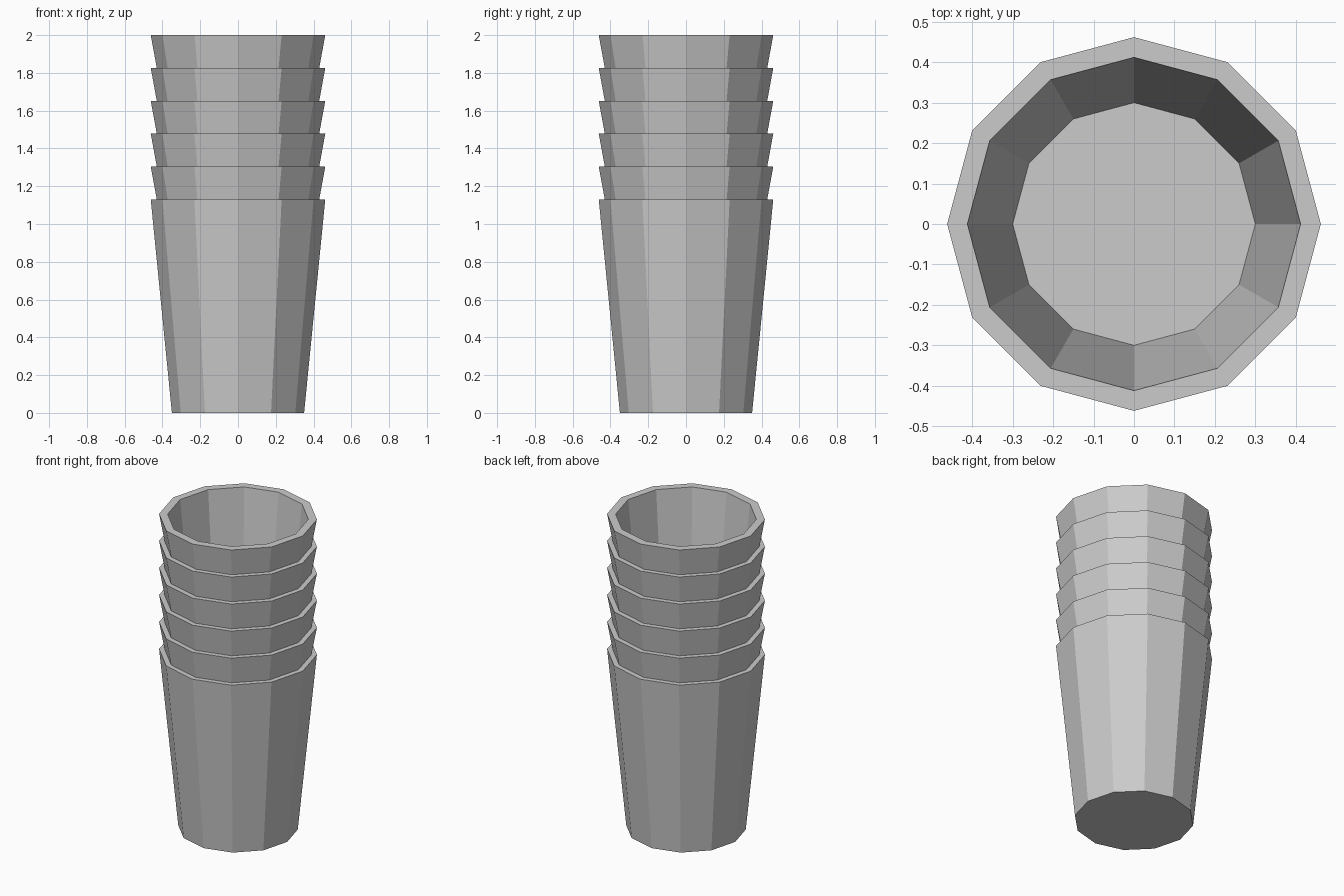
import bpy, bmesh, math

if "Cube" in bpy.data.objects:
    bpy.data.objects.remove(bpy.data.objects["Cube"])

SIDES = 12
R_BASE, R_RIM, R_NECK, R_INNER, R_FLOOR = 0.35, 0.462, 0.43, 0.412, 0.30
CUP_H, TOP, COUNT = 1.13, 2.0, 6
STEP = (TOP - CUP_H) / (COUNT - 1)

grey = bpy.data.materials.new("light_grey")
grey.diffuse_color = (0.6, 0.6, 0.6, 1)
grey.use_nodes = True
grey.node_tree.nodes["Principled BSDF"].inputs["Base Color"].default_value = grey.diffuse_color


def lathe(name, profile, cap_first=False, cap_last=False):
    """Flat-sided turned shape from (radius, height) points, outside first."""
    bm = bmesh.new()
    rings = []
    for r, z in profile:
        rings.append([bm.verts.new((r * math.cos(2 * math.pi * i / SIDES),
                                    r * math.sin(2 * math.pi * i / SIDES), z))
                      for i in range(SIDES)])
    for a, b in zip(rings, rings[1:]):
        for i in range(SIDES):
            j = (i + 1) % SIDES
            bm.faces.new((a[i], a[j], b[j], b[i]))
    if cap_first:
        bm.faces.new(rings[0][::-1])
    if cap_last:
        bm.faces.new(rings[-1])
    mesh = bpy.data.meshes.new(name)
    bm.to_mesh(mesh)
    bm.free()
    mesh.materials.append(grey)
    obj = bpy.data.objects.new(name, mesh)
    bpy.context.collection.objects.link(obj)
    return obj


# Full cup at the bottom of the stack
lathe("bottom_cup", [(R_BASE, 0), (R_RIM, CUP_H), (R_NECK, CUP_H)], cap_first=True)

# Exposed rims of the nested cups
for k in range(1, COUNT - 1):
    z = CUP_H + k * STEP
    lathe(f"nested_cup_{k}", [(R_NECK, z - STEP), (R_RIM, z), (R_NECK, z)])

# Top cup with its open interior and floor
lathe("top_cup", [(R_NECK, TOP - STEP), (R_RIM, TOP), (R_INNER, TOP),
                  (R_FLOOR, TOP - CUP_H + 0.05)], cap_last=True)
